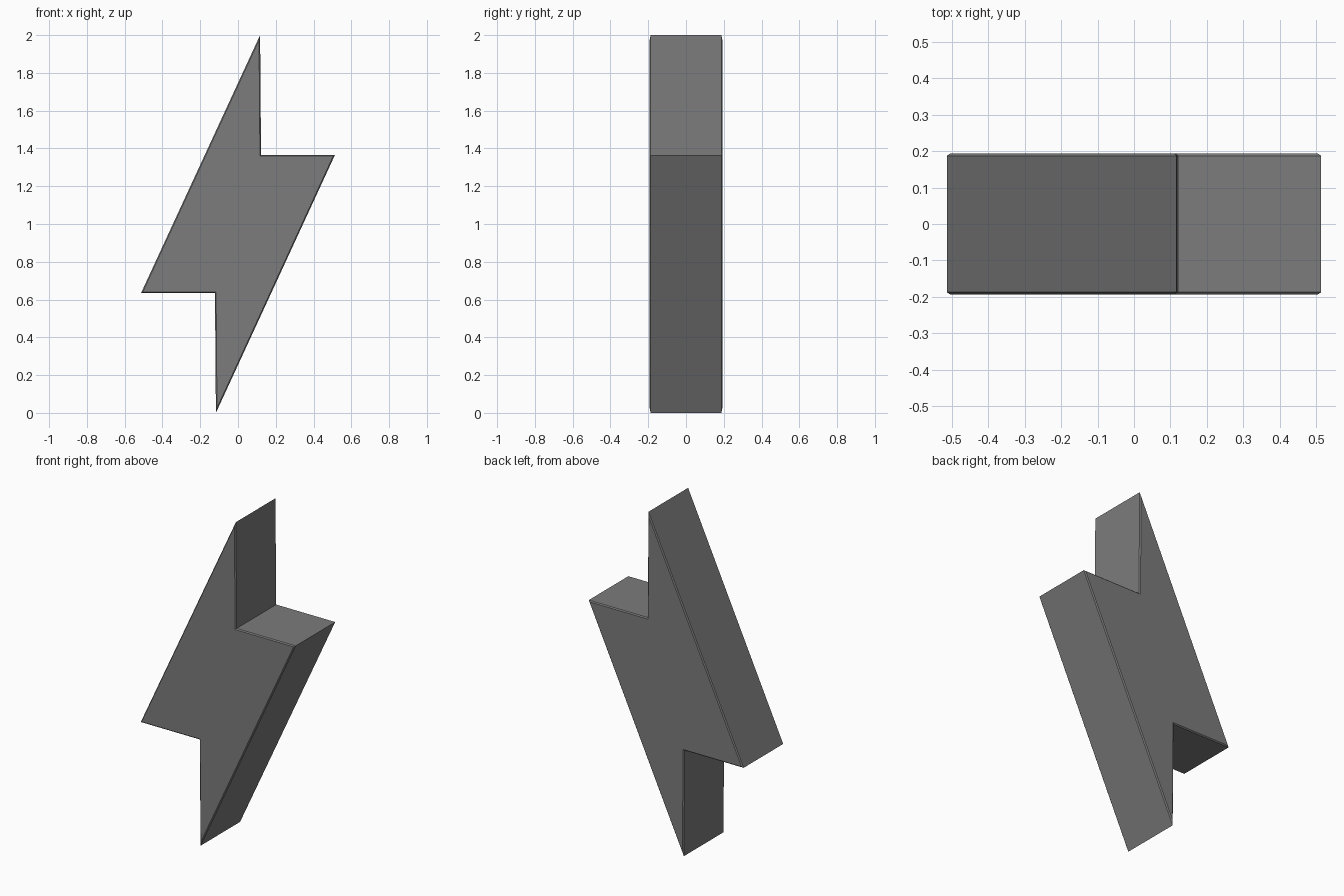
import bpy
import bmesh

cube = bpy.data.objects.get("Cube")
if cube:
    bpy.data.objects.remove(cube, do_unlink=True)

HALF_DEPTH = 0.193
BEVEL = 0.006

# Dark grey material
grey = bpy.data.materials.new("dark_grey")
grey.use_nodes = True
colour = (0.2, 0.2, 0.2, 1)
grey.diffuse_color = colour
grey.node_tree.nodes["Principled BSDF"].inputs["Base Color"].default_value = colour

# Half of the bolt outline (x, z about the centre); the rest is its half turn
half = [(0.117, 1.0), (-0.513, -0.365), (-0.122, -0.365)]
outline = half + [(-x, -z) for x, z in half]

# Extrude the outline into a slab
bm = bmesh.new()
verts = [bm.verts.new((x, BEVEL - HALF_DEPTH, z + 1)) for x, z in outline]
front = bm.faces.new(verts)
slab = bmesh.ops.extrude_face_region(bm, geom=[front], use_keep_orig=True)
moved = [v for v in slab["geom"] if isinstance(v, bmesh.types.BMVert)]
bmesh.ops.translate(bm, verts=moved, vec=(0, 2 * (HALF_DEPTH - BEVEL), 0))
bmesh.ops.recalc_face_normals(bm, faces=bm.faces)

# Narrow chamfer around the front and back rims
caps = [f for f in bm.faces if abs(f.normal.y) > 0.9]
for cap in caps:
    bmesh.ops.inset_region(bm, faces=[cap], thickness=BEVEL, depth=BEVEL,
                           use_even_offset=True, use_boundary=True)

mesh = bpy.data.meshes.new("lightning_bolt")
bm.to_mesh(mesh)
bm.free()
mesh.materials.append(grey)
bolt = bpy.data.objects.new("lightning_bolt", mesh)
bpy.context.collection.objects.link(bolt)
